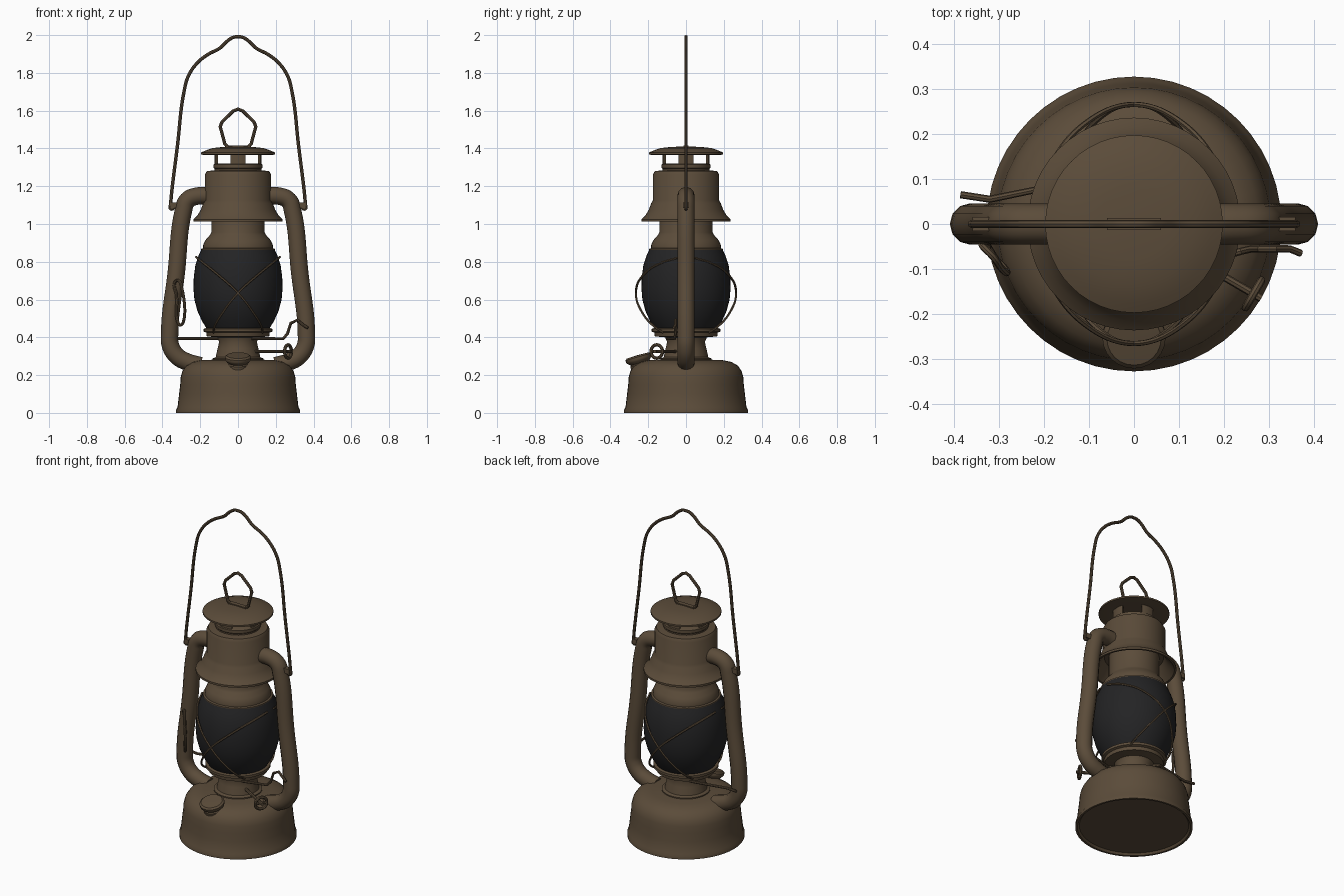
import bpy, bmesh, math
from mathutils import Vector, Matrix

cube = bpy.data.objects.get("Cube")
if cube:
    bpy.data.objects.remove(cube, do_unlink=True)


def material(name, rgb):
    m = bpy.data.materials.new(name)
    m.use_nodes = True
    m.diffuse_color = (*rgb, 1)
    m.node_tree.nodes["Principled BSDF"].inputs["Base Color"].default_value = (*rgb, 1)
    return m


BROWN = material("aged brown metal", (0.105, 0.072, 0.042))
GLASS = material("dark glass", (0.017, 0.017, 0.018))


def finish(name, mesh, mat):
    mesh.materials.clear()
    mesh.materials.append(mat)
    mesh.shade_smooth()
    mesh.set_sharp_from_angle(angle=math.radians(35))
    ob = bpy.data.objects.new(name, mesh)
    bpy.context.collection.objects.link(ob)
    return ob


def lathe(name, profile, mat=BROWN, steps=48, start=0, sweep=math.tau, closed=False):
    """Turn an (r, z) profile around the z axis."""
    bm = bmesh.new()
    vs = [bm.verts.new((r * math.cos(start), r * math.sin(start), z)) for r, z in profile]
    edges = [bm.edges.new(p) for p in zip(vs, vs[1:])]
    if closed:
        edges.append(bm.edges.new((vs[-1], vs[0])))
    bmesh.ops.spin(bm, geom=vs + edges, cent=(0, 0, 0), axis=(0, 0, 1),
                   angle=sweep, steps=steps, use_duplicate=False)
    bmesh.ops.remove_doubles(bm, verts=bm.verts, dist=0.0005)
    if sweep < math.tau:
        bmesh.ops.holes_fill(bm, edges=bm.edges, sides=0)
    bmesh.ops.recalc_face_normals(bm, faces=bm.faces)
    mesh = bpy.data.meshes.new(name)
    bm.to_mesh(mesh)
    bm.free()
    return finish(name, mesh, mat)


def tube(name, points, radius, smooth=True, cyclic=False, sides=2):
    """Round bar along a path, smooth or with straight runs."""
    cu = bpy.data.curves.new(name + " path", "CURVE")
    cu.dimensions = "3D"
    cu.bevel_depth = radius
    cu.bevel_resolution = sides
    cu.resolution_u = 8
    cu.use_fill_caps = True
    sp = cu.splines.new("BEZIER")
    sp.bezier_points.add(len(points) - 1)
    for bp, co in zip(sp.bezier_points, points):
        bp.co = co
        bp.handle_left_type = bp.handle_right_type = "AUTO" if smooth else "VECTOR"
    sp.use_cyclic_u = cyclic
    tmp = bpy.data.objects.new("path", cu)
    bpy.context.collection.objects.link(tmp)
    bpy.context.view_layer.update()
    mesh = bpy.data.meshes.new_from_object(tmp.evaluated_get(bpy.context.evaluated_depsgraph_get()))
    bpy.data.objects.remove(tmp, do_unlink=True)
    return finish(name, mesh, BROWN)


def box(name, centre, size):
    bm = bmesh.new()
    bmesh.ops.create_cube(bm, size=1, matrix=Matrix.Translation(centre) @ Matrix.Diagonal((*size, 1)))
    mesh = bpy.data.meshes.new(name)
    bm.to_mesh(mesh)
    bm.free()
    return finish(name, mesh, BROWN)


# Fuel tank with a recessed bottom
lathe("fuel_tank", [(0, 0.012), (0.305, 0.012), (0.315, 0), (0.327, 0), (0.327, 0.018),
                    (0.32, 0.03), (0.312, 0.1), (0.306, 0.15), (0.303, 0.19), (0.295, 0.22),
                    (0.275, 0.25), (0.24, 0.27), (0.19, 0.28), (0, 0.285)])

# Burner and globe seat
lathe("burner", [(0, 0.27), (0.135, 0.27), (0.135, 0.288), (0.118, 0.295), (0.108, 0.34),
                 (0.1, 0.375), (0.11, 0.4), (0.165, 0.405), (0.168, 0.425), (0.182, 0.43),
                 (0.182, 0.445), (0.165, 0.45), (0, 0.45)])

# Globe
lathe("glass_globe", [(0, 0.445), (0.165, 0.445), (0.19, 0.485), (0.215, 0.54), (0.231, 0.6),
                      (0.236, 0.66), (0.234, 0.72), (0.226, 0.78), (0.21, 0.83), (0.195, 0.862),
                      (0, 0.862)], GLASS)

# Collar above the globe, running up as the chimney
lathe("chimney", [(0, 0.855), (0.195, 0.855), (0.195, 0.868), (0.185, 0.872), (0.184, 0.89),
                  (0.172, 0.915), (0.15, 0.94), (0.141, 0.955), (0.141, 1.1), (0, 1.1)])

# Hood with flared skirt, hollow below
lathe("hood", [(0, 1.09), (0.165, 1.09), (0.19, 1.05), (0.225, 1.013), (0.236, 1.013),
               (0.236, 1.025), (0.215, 1.045), (0.197, 1.075), (0.184, 1.11), (0.175, 1.125),
               (0.175, 1.262), (0.165, 1.28), (0.125, 1.284), (0.125, 1.292), (0.13, 1.297),
               (0.13, 1.315), (0.122, 1.32), (0, 1.32)])

# Vent posts leave four openings under the cap
for i in range(4):
    lathe("vent_post", [(0.113, 1.31), (0.124, 1.31), (0.124, 1.375), (0.113, 1.375)],
          steps=6, start=i * math.pi / 2 - 0.33, sweep=0.66, closed=True)

# Cap
lathe("cap", [(0, 1.368), (0.13, 1.368), (0.185, 1.366), (0.197, 1.368), (0.197, 1.378),
              (0.175, 1.388), (0.135, 1.402), (0.08, 1.408), (0, 1.411)])

# Lifting ring on the cap
box("ring_mount", (0, 0, 1.408), (0.12, 0.026, 0.016))
tube("lifting_ring", [(-0.055, 0, 1.408), (-0.07, 0, 1.425), (-0.094, 0, 1.515), (-0.085, 0, 1.54),
                      (-0.025, 0, 1.598), (0, 0, 1.608), (0.025, 0, 1.598), (0.085, 0, 1.54),
                      (0.094, 0, 1.515), (0.07, 0, 1.425), (0.055, 0, 1.408)], 0.009, smooth=False)

# Side air tubes and bail ears
air_path = [(0.14, 1.147), (0.22, 1.147), (0.268, 1.125), (0.289, 1.07), (0.327, 0.74),
            (0.362, 0.42), (0.357, 0.355), (0.322, 0.3), (0.27, 0.27), (0.2, 0.25)]
for s, side in ((1, "left"), (-1, "right")):
    tube(side + "_air_tube", [(s * x, 0, z) for x, z in air_path], 0.046, sides=4)
    box(side + "_bail_ear", (s * 0.338, 0, 1.1), (0.04, 0.03, 0.03))

# Carrying bail, mirrored about its crest
half = [(0.33, 1.095), (0.355, 1.08), (0.356, 1.11), (0.32, 1.42), (0.284, 1.71), (0.262, 1.785),
        (0.215, 1.853), (0.16, 1.897), (0.095, 1.932), (0.052, 1.972), (0.025, 1.988)]
path = [(-x, 0, z) for x, z in half] + [(0, 0, 1.991)] + [(x, 0, z) for x, z in reversed(half)]
tube("carrying_bail", path, 0.009)

# Crossed guard wires, front and back
wire = [(-0.222, -0.03, 0.825), (-0.185, -0.13, 0.795), (-0.11, -0.222, 0.735), (0, -0.265, 0.635),
        (0.085, -0.228, 0.525), (0.125, -0.165, 0.455), (0.13, -0.12, 0.425)]
for sx in (1, -1):
    for sy in (1, -1):
        tube("guard_wire", [(sx * x, sy * y, z) for x, y, z in wire], 0.006, sides=1)

# Globe lifting rod with a raised crank end
tube("lift_rod", [(-0.385, 0.065, 0.395), (-0.32, 0.055, 0.393), (-0.1, 0.1, 0.393),
                  (0.1, -0.1, 0.393), (0.24, -0.06, 0.393), (0.262, -0.055, 0.42),
                  (0.28, -0.055, 0.475), (0.315, -0.055, 0.492), (0.345, -0.055, 0.465),
                  (0.37, -0.065, 0.45)], 0.008, smooth=False)

# Wire lever loop beside the right tube
tube("lever_loop", [(-0.335, -0.05, 0.69), (-0.315, -0.07, 0.7), (-0.297, -0.095, 0.66),
                    (-0.29, -0.095, 0.48), (-0.305, -0.08, 0.465), (-0.318, -0.06, 0.48),
                    (-0.325, -0.05, 0.62)], 0.008, cyclic=True)

# Wick shaft with its ring knob
axis = Vector((0.86, -0.5, 0))
across = Vector((0.5, 0.86, 0))
hub = Vector((0.265, -0.155, 0.325))
tube("wick_shaft", [hub - axis * 0.2, hub + axis * 0.02], 0.009, smooth=False)
tube("wick_knob", [hub + across * 0.035 * math.cos(a) + Vector((0, 0, 0.035 * math.sin(a)))
                   for a in [i * math.tau / 8 for i in range(8)]], 0.009, cyclic=True)
tube("wick_knob_bar", [hub - across * 0.035, hub + across * 0.035], 0.008, smooth=False)

# Tilted filler cap
filler = lathe("filler_cap", [(0, -0.06), (0.055, -0.06), (0.055, -0.028), (0.05, -0.022),
                              (0.066, -0.008), (0.07, 0), (0.07, 0.012), (0.06, 0.02),
                              (0, 0.022)], steps=24)
filler.data.transform(Matrix.Translation((0, -0.25, 0.285)) @ Matrix.Rotation(math.radians(16), 4, "X"))
